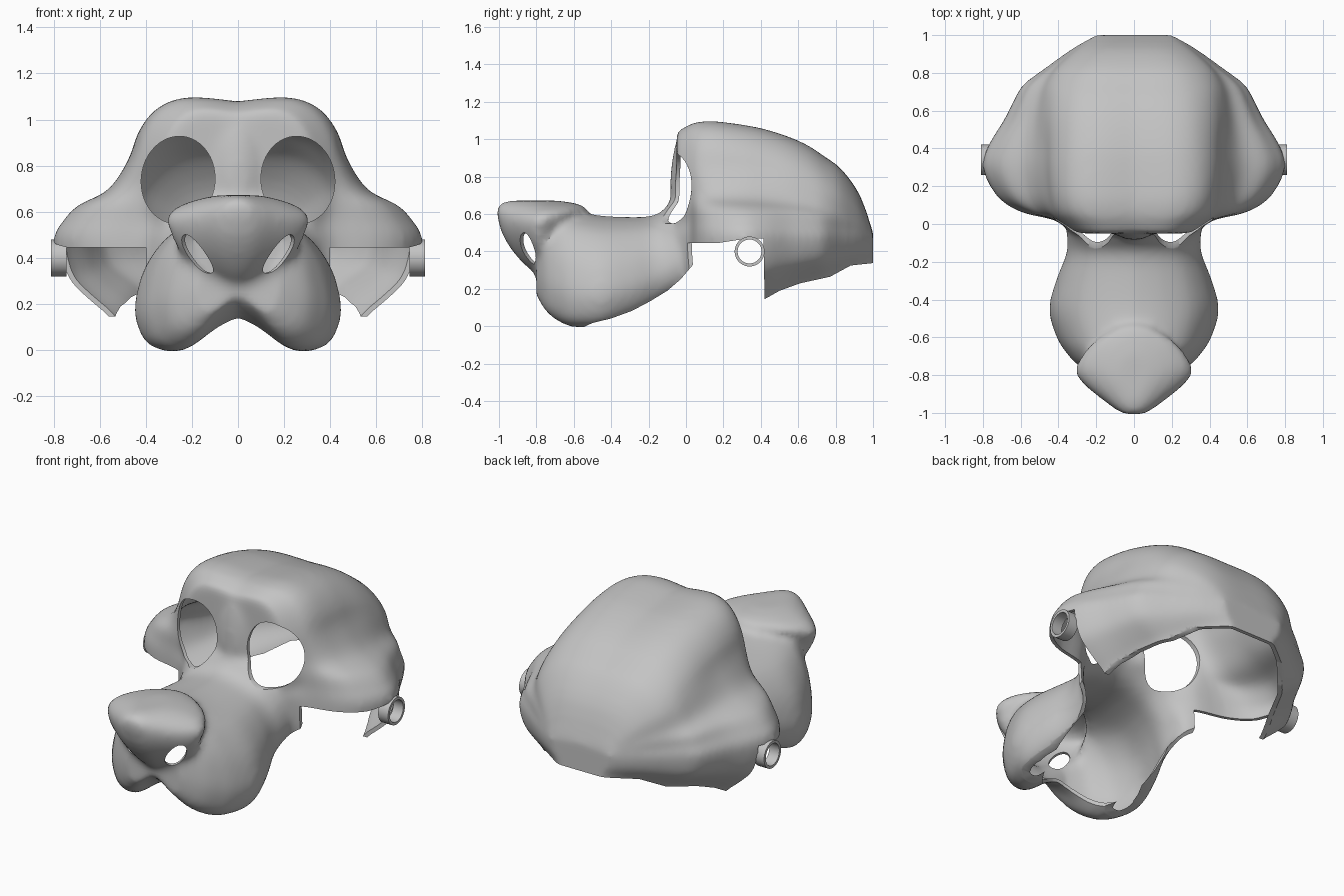
import bpy
import bmesh
import math
from mathutils import Matrix, Vector

default_cube = bpy.data.objects.get("Cube")
if default_cube:
    bpy.data.objects.remove(default_cube, do_unlink=True)

# Material
grey = bpy.data.materials.new("plain grey")
grey.use_nodes = True
grey.diffuse_color = (0.55, 0.55, 0.55, 1)
for node in grey.node_tree.nodes:
    if node.type == 'BSDF_PRINCIPLED':
        node.inputs["Base Color"].default_value = grey.diffuse_color


def make_object(name, bm):
    bmesh.ops.recalc_face_normals(bm, faces=bm.faces[:])
    mesh = bpy.data.meshes.new(name)
    bm.to_mesh(mesh)
    bm.free()
    obj = bpy.data.objects.new(name, mesh)
    bpy.context.scene.collection.objects.link(obj)
    return obj


def evaluated_mesh(obj):
    bpy.context.view_layer.update()
    graph = bpy.context.evaluated_depsgraph_get()
    return bpy.data.meshes.new_from_object(obj.evaluated_get(graph))


def bake(obj):
    mesh = evaluated_mesh(obj)
    obj.modifiers.clear()
    obj.data = mesh


def finish(obj, angle):
    obj.data.materials.clear()
    obj.data.materials.append(grey)
    obj.data.shade_smooth()
    obj.data.set_sharp_from_angle(angle=math.radians(angle))


def spline(points, steps=3):
    """Smooth curve through points of any dimension."""
    out = []
    last = len(points) - 1
    for i in range(last):
        near = [points[min(max(i + k, 0), last)] for k in (-1, 0, 1, 2)]
        for step in range(steps):
            t = step / steps
            out.append(tuple(
                b + t / 2 * (c - a + t * (2 * a - 5 * b + 4 * c - d
                                          + t * (3 * b - a - 3 * c + d)))
                for a, b, c, d in zip(*near)))
    return out + [tuple(points[-1])]


def loft(bm, rings):
    """Skin a list of closed rings of equal length and cap both ends."""
    loops = [[bm.verts.new(p) for p in ring] for ring in rings]
    count = len(loops[0])
    for a, b in zip(loops, loops[1:]):
        for i in range(count):
            j = (i + 1) % count
            bm.faces.new((a[i], a[j], b[j], b[i]))
    bm.faces.new(loops[0])
    bm.faces.new(loops[-1])


def mirrored(half):
    half = spline(half)
    return half + [(-x, v) for x, v in reversed(half[1:-1])]


def skull_ring(y, w, c, top, rim):
    """w: cheek half width, c: crown half width, rim: height of the lower edge."""
    mid = 0.48
    rise, drop = top - mid, mid - rim
    q = min(max((y - 0.2) / 0.6, 0), 1)     # rounder towards the back
    half = [(0, rim - .1), (.4 * w, rim - .1), (.64 * w, rim - .08), (.73 * w, rim),
            (.86 * w, rim + .26 * drop), (.96 * w, rim + .53 * drop), (w, mid),
            (.95 * w, mid + .13 * rise), (.33 * c + .67 * w, mid + .25 * rise),
            (.73 * c + .27 * w, mid + .36 * rise), (c, mid + .58 * rise),
            ((.93 - .04 * q) * c, mid + .75 * rise), ((.82 - .08 * q) * c, mid + .88 * rise),
            ((.66 - .1 * q) * c, mid + .965 * rise), ((.42 - .1 * q) * c, top),
            (0, top - .03 * (1 - q) * rise)]
    return [(x, y, z) for x, z in mirrored(half)]


def muzzle_ring(y, w, base, top):
    """Arched underside between two rounded jowls."""
    profile = [(0, .22), (.25, .15), (.5, .03), (.7, 0), (.9, .06), (1, .22),
               (1, .38), (.9, .62), (.67, .84), (.33, .96), (0, 1)]
    half = [(u * w, base + v * (top - base)) for u, v in profile]
    return [(x, y, z) for x, z in mirrored(half)]


def nose_ring(z, w, front, back):
    outline = [(0, 0), (.25, .03), (.6, .21), (.87, .38), (1, .55), (.8, .79),
               (.35, .96), (0, 1)]
    half = [(u * w, front + v * (back - front)) for u, v in outline]
    return [(x, y, z) for x, y in mirrored(half)]


# Solid head: skull, muzzle, nose and bridge
head = bmesh.new()
loft(head, [skull_ring(*s) for s in spline((
    (-.05, .33, .33, 1.04, .14), (.02, .42, .40, 1.08, .14), (.06, .59, .435, 1.092, .14),
    (.14, .72, .46, 1.098, .14), (.29, .80, .475, 1.08, .14), (.41, .775, .475, 1.057, .145),
    (.55, .69, .475, 1.013, .2), (.66, .635, .465, .962, .24), (.74, .585, .45, .907, .26),
    (.83, .465, .4, .84, .29), (.93, .325, .29, .70, .33), (1, .2, .18, .50, .345)))])
loft(head, [muzzle_ring(*s) for s in spline((
    (-.80, .18, .16, .50), (-.75, .29, .08, .60), (-.68, .355, .025, .63),
    (-.60, .405, -.004, .615), (-.45, .445, 0, .592), (-.29, .405, .055, .585),
    (-.19, .365, .105, .59), (-.13, .35, .14, .615), (-.08, .35, .17, .67),
    (-.03, .355, .20, .70), (.10, .37, .3, .70)))])
loft(head, [nose_ring(*s) for s in spline((
    (.275, .07, -.80, -.68), (.34, .17, -.875, -.65), (.42, .25, -.94, -.63),
    (.5, .29, -.985, -.62), (.57, .312, -1.005, -.58), (.615, .275, -1.012, -.53),
    (.65, .19, -1, -.56), (.672, .09, -.95, -.68)))])
bmesh.ops.create_icosphere(
    head, subdivisions=3, radius=1,
    matrix=Matrix.Translation((0, -.01, .74)) @ Matrix.Diagonal((.12, .075, .3, 1)))
shell = make_object("mask_shell", head)

# Blend the parts into one soft surface and hollow it to a thin wall
remesh = shell.modifiers.new("blend", 'REMESH')
remesh.mode = 'VOXEL'
remesh.voxel_size = 0.02
soften = shell.modifiers.new("soften", 'SMOOTH')
soften.factor = 0.5
soften.iterations = 10
wall = shell.modifiers.new("wall", 'SOLIDIFY')
wall.thickness = 0.02
wall.offset = -1
bake(shell)


def add_rod(bm, matrix):
    bmesh.ops.create_cone(bm, cap_ends=True, segments=48, radius1=1, radius2=1,
                          depth=1, matrix=matrix)


def cut(obj, bm):
    cutter = make_object("cutter", bm)
    cutter.hide_render = True
    mod = obj.modifiers.new("cut", 'BOOLEAN')
    mod.operation = 'DIFFERENCE'
    mod.object = cutter
    before = len(obj.data.vertices)
    for solver in ('MANIFOLD', 'EXACT'):
        mod.solver = solver
        mesh = evaluated_mesh(obj)
        if len(mesh.vertices) not in (0, before):
            break
    obj.modifiers.clear()
    obj.data = mesh
    bpy.data.objects.remove(cutter, do_unlink=True)


# Lower rim, eye holes and nostrils
holes = bmesh.new()
rim_line = [(-.6, -.3), (-.58, -.02), (-.5, .018), (-.4, .042), (-.29, .082), (-.19, .135),
            (-.1, .19), (-.03, .25), (.03, .32), (.075, .38), (.115, .435), (.17, .445),
            (.3, .465), (.415, .47), (.42, .145), (.5, .19), (.61, .23), (.77, .265),
            (.88, .325), (1.2, .36), (1.2, -.3)]
loft(holes, [[(x, y, z) for y, z in rim_line] for x in (-1.2, 1.2)])
for side in (-1, 1):
    add_rod(holes, Matrix.Translation((side * .26, -.03, .738))
            @ Matrix.Rotation(side * math.radians(-6), 4, 'Y')
            @ Matrix.Rotation(math.pi / 2, 4, 'X')
            @ Matrix.Diagonal((.16, .19, .3, 1)))
    aim = Vector((side * .65, -.75, 0)).to_track_quat('Z', 'Y').to_matrix().to_4x4()
    add_rod(holes, Matrix.Translation((side * .185, -.85, .417)) @ aim
            @ Matrix.Rotation(side * math.radians(-22), 4, 'Z')
            @ Matrix.Diagonal((.05, .088, .26, 1)))
cut(shell, holes)

# Open underside between the jowls, and the raised cheek edges
opening = bmesh.new()
add_rod(opening, Matrix.Translation((0, -.2, .1)) @ Matrix.Diagonal((.31, .44, .5, 1)))
for side in (-1, 1):
    bmesh.ops.create_cube(opening, size=1, matrix=Matrix.Translation((side * .8, .17, .22))
                          @ Matrix.Diagonal((.8, .46, .45, 1)))
cut(shell, opening)
finish(shell, 40)

# Short tubes at the sides
for side, name in ((1, "left_side_tube"), (-1, "right_side_tube")):
    tube = bmesh.new()
    bmesh.ops.create_cone(tube, cap_ends=False, segments=40, radius1=.08, radius2=.08,
                          depth=.066,
                          matrix=Matrix.Translation((side * .778, .34, .4))
                          @ Matrix.Rotation(math.pi / 2, 4, 'Y'))
    obj = make_object(name, tube)
    thick = obj.modifiers.new("wall", 'SOLIDIFY')
    thick.thickness = 0.016
    thick.offset = -1
    bake(obj)
    finish(obj, 40)
